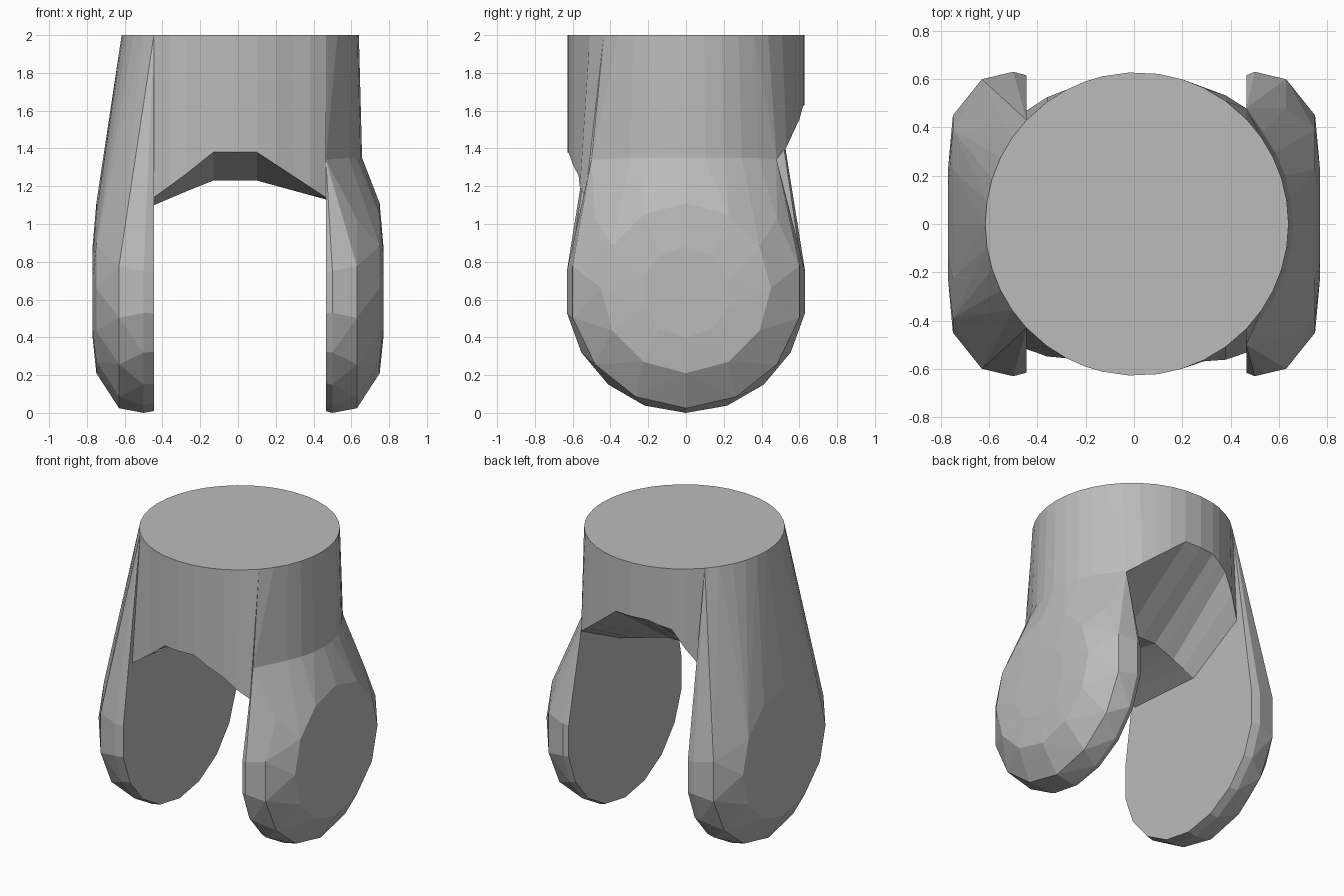
import bpy, bmesh, math

if "Cube" in bpy.data.objects:
    bpy.data.objects.remove(bpy.data.objects["Cube"])

R, CX = 0.628, 0.012          # collar radius and centre
XL, XR = -0.445, 0.465        # inner faces of the two arms

grey = bpy.data.materials.new("plain grey")
grey.diffuse_color = (0.5, 0.5, 0.5, 1)
grey.use_nodes = True
grey.node_tree.nodes["Principled BSDF"].inputs["Base Color"].default_value = grey.diffuse_color


def finish(bm, name):
    bmesh.ops.recalc_face_normals(bm, faces=bm.faces)
    me = bpy.data.meshes.new(name)
    bm.to_mesh(me)
    bm.free()
    me.materials.append(grey)
    ob = bpy.data.objects.new(name, me)
    bpy.context.collection.objects.link(ob)
    return ob


def hull(points, name):
    bm = bmesh.new()
    for p in points:
        bm.verts.new(p)
    res = bmesh.ops.convex_hull(bm, input=bm.verts)
    loose = {v for v in res["geom_interior"] + res["geom_unused"]
             if isinstance(v, bmesh.types.BMVert)}
    bmesh.ops.delete(bm, geom=list(loose), context='VERTS')
    bmesh.ops.dissolve_limit(bm, angle_limit=math.radians(1),
                             verts=bm.verts, edges=bm.edges)
    return finish(bm, name)


def segment(side, cut, z, r=R, n=10):
    """Arc of the collar circle that lies outside the plane x = cut."""
    a = math.acos(abs(cut - CX) / r)
    return [(CX + side * r * math.cos(-a + 2 * a * i / n),
             r * math.sin(-a + 2 * a * i / n), z) for i in range(n + 1)]


def pad(side, inner):
    """Rounded paddle: rings of shrinking radius from inner face outwards."""
    pts = []
    for x, r, z, n in ((abs(inner), 0.625, 0.635, 18), (0.50, 0.64, 0.64, 18),
                       (0.63, 0.615, 0.64, 14), (0.75, 0.45, 0.66, 12),
                       (0.77, 0.24, 0.64, 10)):
        for i in range(n):
            a = 2 * math.pi * i / n - math.pi / 2
            pts.append((side * x, r * math.cos(a), z + r * math.sin(a)))
    return pts


# arms: the left one tapers to the top, the right one ends under the collar
hull(pad(-1, XL) + segment(-1, XL, 2.0), "left_arm")
shoulder = segment(1, XR, 1.35, 0.645)
shoulder += [(XR, y, 1.34) for y in (-0.5, 0.48)]
hull(pad(1, XR) + shoulder, "right_arm")
hull(shoulder + segment(1, XR, 2.0), "right_collar")

# collar centre: columns along x with an arched underside
# rows: x, front z, ridge z, back z
ARCH = ((XL, 1.14, 1.10, 1.33), (-0.28, 1.26, 1.17, 1.58),
        (-0.13, 1.38, 1.23, 1.63), (0.10, 1.38, 1.23, 1.63),
        (XR, 1.14, 1.13, 1.34))


def arch(x, k):
    for a, b in zip(ARCH, ARCH[1:]):
        if x <= b[0] + 1e-6:
            f = (x - a[0]) / (b[0] - a[0])
            return a[k] + f * (b[k] - a[k])


xs = [XL, -0.36, -0.28, -0.2, -0.13, -0.02, 0.10, 0.2, 0.29, 0.38, XR]
bm = bmesh.new()
cols = []
for x in xs:
    y = math.sqrt(R * R - (x - CX) ** 2)
    flare = max(0, abs(x) - 0.28) / 0.17     # lower corners jut out
    yf, yb = y + 0.09 * flare, y + 0.04 * flare
    ring = [(x, -y, 2), (x, y, 2), (x, yb, arch(x, 3)),
            (x, 0.05, arch(x, 2)), (x, -yf, arch(x, 1))]
    cols.append([bm.verts.new(p) for p in ring])
for a, b in zip(cols, cols[1:]):
    for i in range(5):
        j = (i + 1) % 5
        bm.faces.new((a[i], a[j], b[j], b[i]))
bm.faces.new(cols[0])
bm.faces.new(cols[-1])
finish(bm, "collar_centre")
